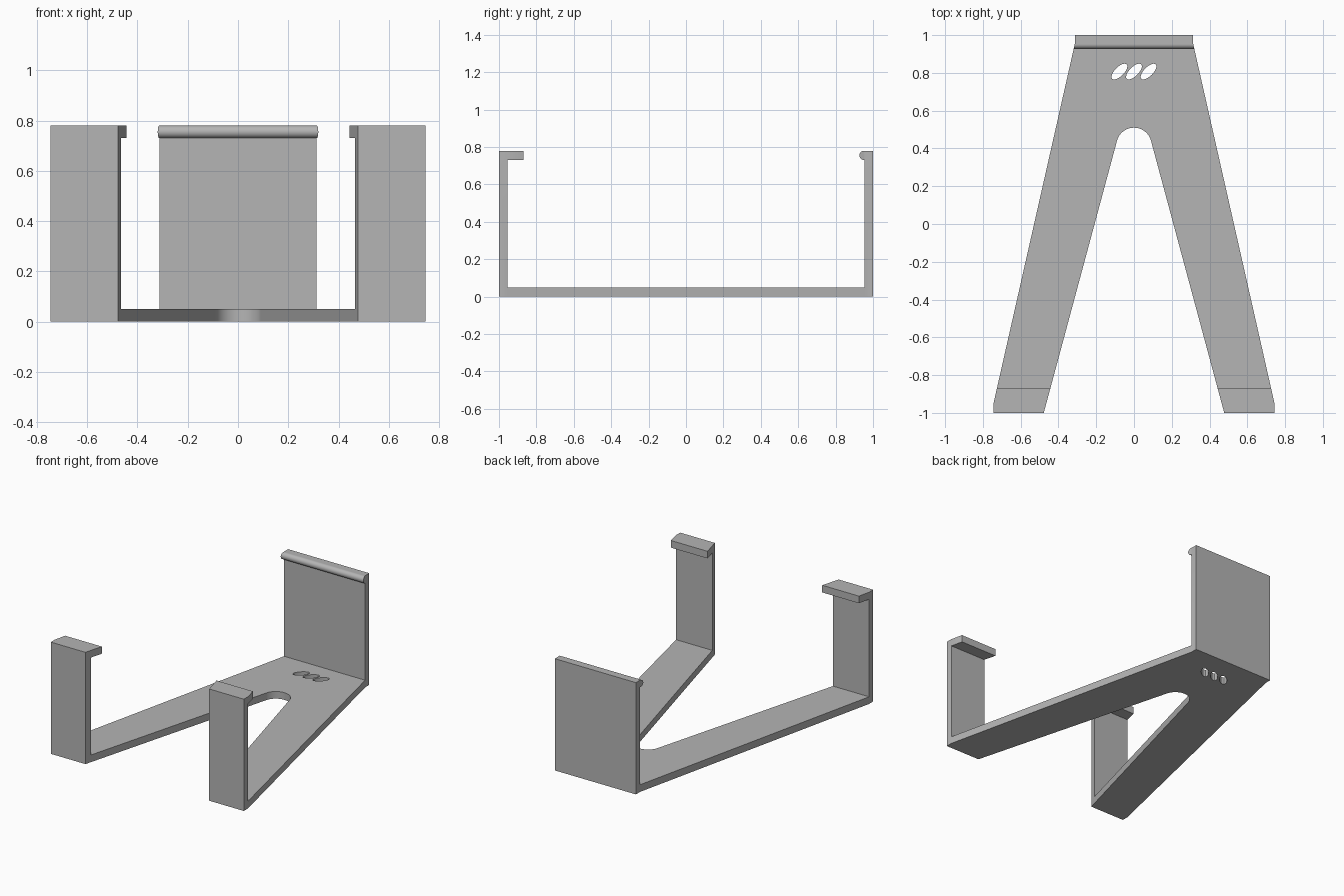
import bpy, bmesh, math
from mathutils import Vector

if "Cube" in bpy.data.objects:
    bpy.data.objects.remove(bpy.data.objects["Cube"])

grey = bpy.data.materials.new("plain_grey")
grey.use_nodes = True
colour = (0.46, 0.46, 0.46, 1)
grey.diffuse_color = colour
grey.node_tree.nodes["Principled BSDF"].inputs["Base Color"].default_value = colour


def arc(cx, cy, r, start, end, steps):
    """Points along a circular arc, angles in degrees."""
    angles = [math.radians(start + (end - start) * i / steps) for i in range(steps + 1)]
    return [(cx + r * math.cos(a), cy + r * math.sin(a)) for a in angles]


def prisms(name, outlines, place, depth):
    """Closed outlines, placed in space and extruded along depth."""
    bm = bmesh.new()
    for outline in outlines:
        face = bm.faces.new([bm.verts.new(place(a, b)) for a, b in outline])
        new = bmesh.ops.extrude_face_region(bm, geom=[face])["geom"]
        moved = [v for v in new if isinstance(v, bmesh.types.BMVert)]
        bmesh.ops.translate(bm, verts=moved, vec=Vector(depth))
    bmesh.ops.recalc_face_normals(bm, faces=bm.faces)
    mesh = bpy.data.meshes.new(name)
    bm.to_mesh(mesh)
    bm.free()
    mesh.materials.append(grey)
    obj = bpy.data.objects.new(name, mesh)
    bpy.context.collection.objects.link(obj)
    return obj


def combine(target, tool, operation):
    mod = target.modifiers.new(operation.lower(), 'BOOLEAN')
    mod.operation, mod.solver, mod.object = operation, 'EXACT', tool
    bpy.context.view_layer.objects.active = target
    bpy.ops.object.modifier_apply(modifier=mod.name)
    bpy.data.objects.remove(tool)


# Side profile: base, back wall with rounded bead, front posts with lips
top, floor, wall, lip = 0.78, 0.05, 0.955, 0.73
profile = [(-1, 0), (1, 0), (1, top)]
profile += arc(0.952, 0.755, 0.025, 90, 270, 14)
profile += [(wall, lip), (wall, floor), (-wall, floor), (-wall, lip),
            (-0.87, lip), (-0.87, top), (-1, top)]
bracket = prisms("forked_bracket", [profile], lambda y, z: (-1, y, z), (2, 0, 0))

# Plan outline: tapered body that forks into two legs around a rounded notch
half = [(0.5047, -1.1), (0.745, -1.1), (0.745, -0.955), (0.313, 0.955), (0.313, 1.1)]
plan = half + [(-x, y) for x, y in reversed(half)]
plan += arc(0, 0.417, 0.093, 165, 15, 18)
outline = prisms("plan_cutter", [plan], lambda x, y: (x, y, -0.1), (0, 0, 1))
combine(bracket, outline, 'INTERSECT')

# Three slanted oval slots through the base
ovals = []
for cx in (-0.077, 0, 0.077):
    oval = []
    for u, v in arc(0, 0, 1, 0, 345, 23):
        u, v = 0.054 * u, 0.024 * v
        oval.append((cx + (u - v) * math.sqrt(0.5), 0.807 + (u + v) * math.sqrt(0.5)))
    ovals.append(oval)
slots = prisms("slot_cutter", ovals, lambda x, y: (x, y, -0.1), (0, 0, 0.3))
combine(bracket, slots, 'DIFFERENCE')

# Smooth the curved surfaces, keep flat faces crisp
bpy.ops.object.select_all(action='DESELECT')
bracket.select_set(True)
bpy.context.view_layer.objects.active = bracket
bpy.ops.object.shade_smooth_by_angle(angle=math.radians(32))
weighted = bracket.modifiers.new("weighted_normals", 'WEIGHTED_NORMAL')
weighted.keep_sharp = True
